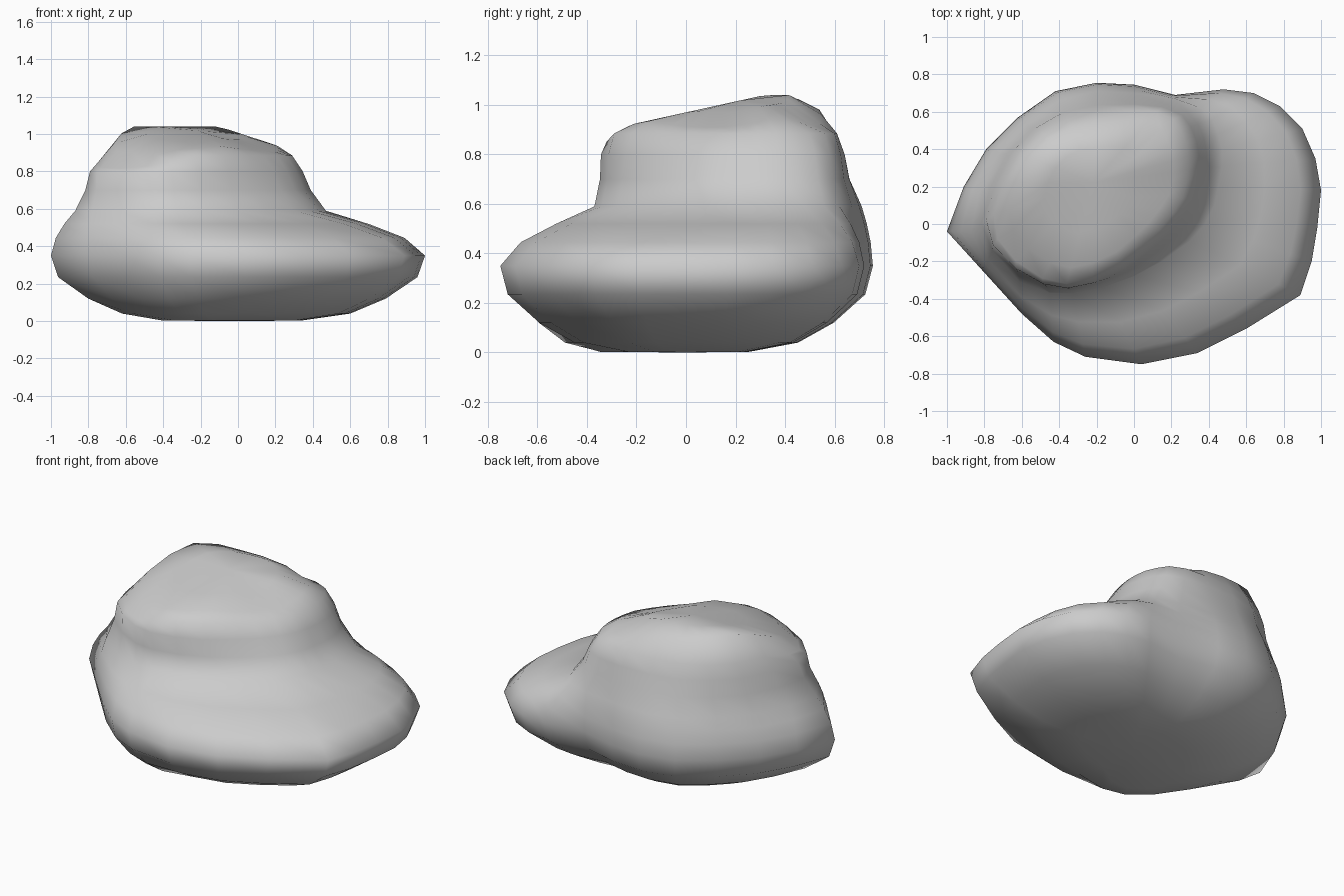
import bpy, bmesh

if "Cube" in bpy.data.objects:
    bpy.data.objects.remove(bpy.data.objects["Cube"])

# Outlines, seen from above: widest edge, foot of the crown, rim of the crown
EDGE = [(-1, -.04), (-.91, .2), (-.79, .4), (-.62, .57), (-.42, .71), (-.2, .755),
        (0, .745), (.22, .69), (.48, .72), (.64, .7), (.78, .63), (.9, .51),
        (.97, .35), (1, .18), (.98, -.02), (.95, -.2), (.89, -.38), (.6, -.56),
        (.34, -.69), (.04, -.75), (-.26, -.71), (-.43, -.63), (-.6, -.48), (-.8, -.26)]
FOOT = [(-.87, -.04), (-.83, .16), (-.73, .37), (-.58, .53), (-.4, .66), (-.2, .71),
        (0, .7), (.22, .67), (.36, .62), (.42, .56), (.45, .48), (.47, .4),
        (.47, .31), (.45, .2), (.43, .1), (.38, 0), (.3, -.09), (.15, -.2),
        (0, -.28), (-.17, -.34), (-.33, -.37), (-.45, -.37), (-.61, -.31), (-.78, -.19)]
RIM = [(-.75, .05), (-.7, .22), (-.62, .38), (-.5, .5), (-.36, .57), (-.2, .6),
       (-.02, .61), (.12, .6), (.21, .56), (.25, .5), (.28, .43), (.29, .36),
       (.29, .29), (.28, .22), (.26, .14), (.21, .06), (.14, -.03), (.06, -.11),
       (-.07, -.22), (-.22, -.29), (-.36, -.32), (-.49, -.29), (-.63, -.2), (-.73, -.08)]
CX, CY = -.22, .22


def blend(a, b, t, z, bulge=1.0):
    return [(CX + (p[0] + (q[0] - p[0]) * t - CX) * bulge,
             CY + (p[1] + (q[1] - p[1]) * t - CY) * bulge, z) for p, q in zip(a, b)]


def under_ring(s, z):
    # Underside is fuller toward the front left
    ring = []
    for x, y in EDGE:
        k = 1.2 * x * y if x < 0 and y < 0 else 0
        f = 1 - (1 - s) * (1 - k)
        ring.append((x * f, y * f, z))
    return ring


def front_left_drop(x, y):
    return .25 * max(0, -(x + y) - .55)


def top_height(x, y):
    z = min(1.04, .97 + .22 * y) - .33 * max(0, x + .1)
    return z - .5 * max(0, y - .42) - .35 * max(0, -.58 - x) - front_left_drop(x, y)


def crown_ring(s):
    pts = [(CX + (x - CX) * s, CY + (y - CY) * s) for x, y in RIM]
    return [(x, y, top_height(x, y)) for x, y in pts]


# Rounded underside
rings = [under_ring(s, z)
         for s, z in [(.34, .003), (.6, .04), (.79, .12), (.96, .235), (1, .35)]]
# Sloping shoulder, bulging crown wall, tilted crown top
rings += [blend(EDGE, FOOT, t, z) for t, z in [(.2, .445), (.55, .52), (1, .59)]]
rings += [blend(FOOT, RIM, t, z, b) for t, z, b in [(.45, .7, 1.0), (.75, .8, 1.02)]]
rings.append([(x, y, .885 - front_left_drop(x, y)) for x, y in RIM])
rings += [crown_ring(s) for s in (.84, .5)]

bm = bmesh.new()
loops = [[bm.verts.new(p) for p in ring] for ring in rings]
n = len(EDGE)
for a, b in zip(loops, loops[1:]):
    for i in range(n):
        j = (i + 1) % n
        bm.faces.new((a[i], a[j], b[j], b[i]))
# Close both ends with fans
for loop, p in [(loops[0], (0, 0, 0)), (loops[-1], (CX, CY, top_height(CX, CY)))]:
    c = bm.verts.new(p)
    for i in range(n):
        bm.faces.new((loop[i], loop[(i + 1) % n], c))
bmesh.ops.recalc_face_normals(bm, faces=bm.faces)
for f in bm.faces:
    f.smooth = True

mesh = bpy.data.meshes.new("boulder")
bm.to_mesh(mesh)
bm.free()
rock = bpy.data.objects.new("boulder", mesh)
bpy.context.collection.objects.link(rock)
